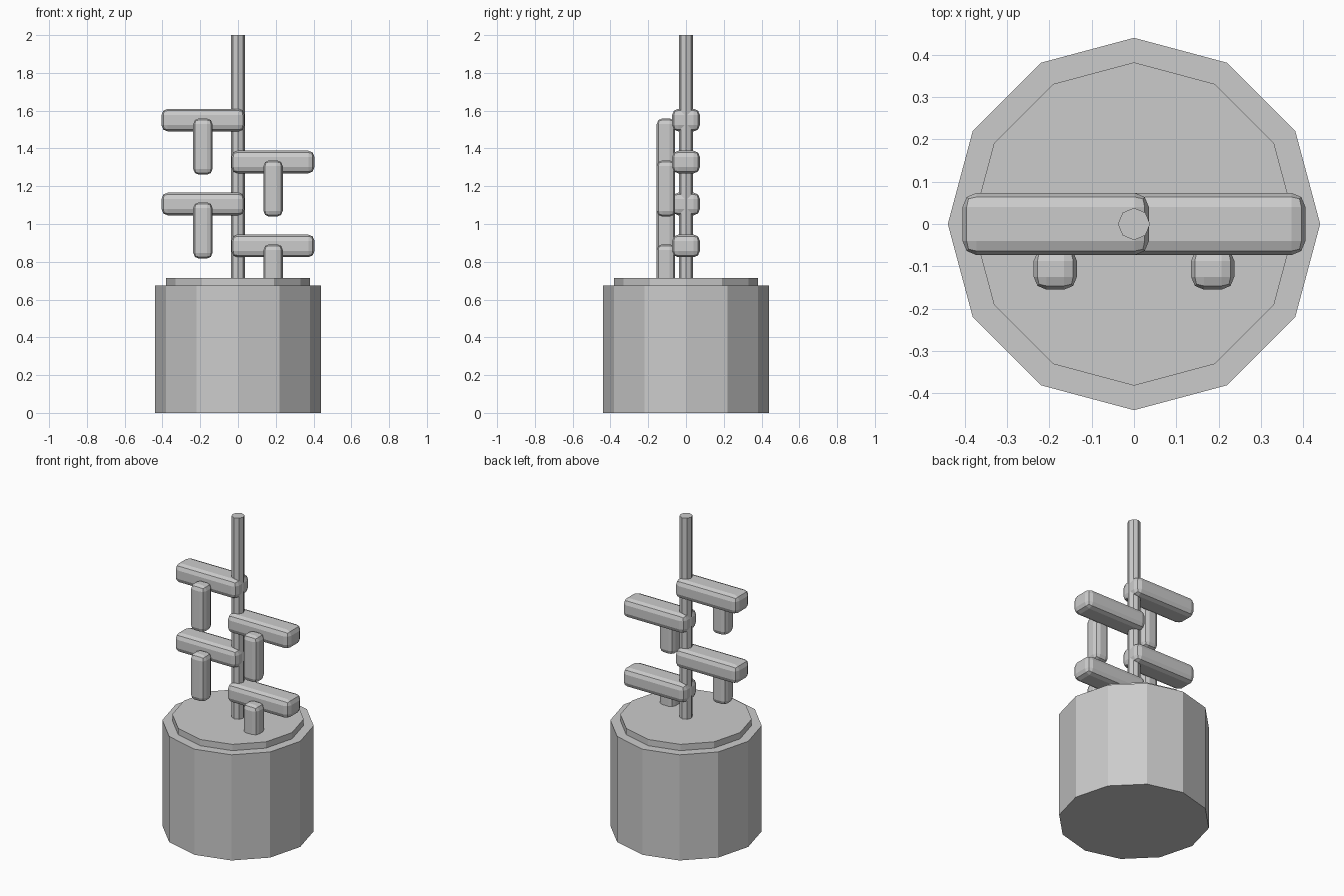
import bpy, bmesh
from math import pi
from mathutils import Matrix

if "Cube" in bpy.data.objects:
    bpy.data.objects.remove(bpy.data.objects["Cube"])

grey = bpy.data.materials.new("plain_grey")
grey.use_nodes = True
grey.diffuse_color = (0.6, 0.6, 0.6, 1)
grey.node_tree.nodes["Principled BSDF"].inputs["Base Color"].default_value = (0.6, 0.6, 0.6, 1)


def finish(name, bm, location):
    mesh = bpy.data.meshes.new(name)
    bm.to_mesh(mesh)
    bm.free()
    mesh.materials.append(grey)
    obj = bpy.data.objects.new(name, mesh)
    obj.location = location
    bpy.context.collection.objects.link(obj)
    return obj


def cylinder(name, sides, radius, bottom, top):
    bm = bmesh.new()
    bmesh.ops.create_cone(bm, cap_ends=True, segments=sides, radius1=radius,
                          radius2=radius, depth=top - bottom)
    return finish(name, bm, (0, 0, (bottom + top) / 2))


def rounded_block(name, size, location, bevel):
    bm = bmesh.new()
    bmesh.ops.create_cube(bm, size=1, matrix=Matrix.Diagonal((*size, 1)))
    bmesh.ops.bevel(bm, geom=bm.edges[:], offset=bevel, segments=2,
                    profile=0.5, affect='EDGES')
    return finish(name, bm, location)


# Faceted drum, raised lid and central pole
cylinder("base_drum", 12, 0.44, 0, 0.675)
cylinder("base_lid", 12, 0.382, 0.675, 0.715)
cylinder("pole", 8, 0.038, 0.715, 2)

# Arms alternate sides up the pole, each with a hanging peg in front
for i in range(4):
    side = 1 if i % 2 == 0 else -1
    label = "left" if side > 0 else "right"
    z = 0.884 + 0.222 * i
    rounded_block(f"{label}_arm_{i // 2 + 1}", (0.44, 0.147, 0.12),
                  (side * 0.185, 0, z), 0.033)
    rounded_block(f"{label}_peg_{i // 2 + 1}", (0.102, 0.098, 0.298),
                  (side * 0.186, -0.106, z - 0.14), 0.03)
